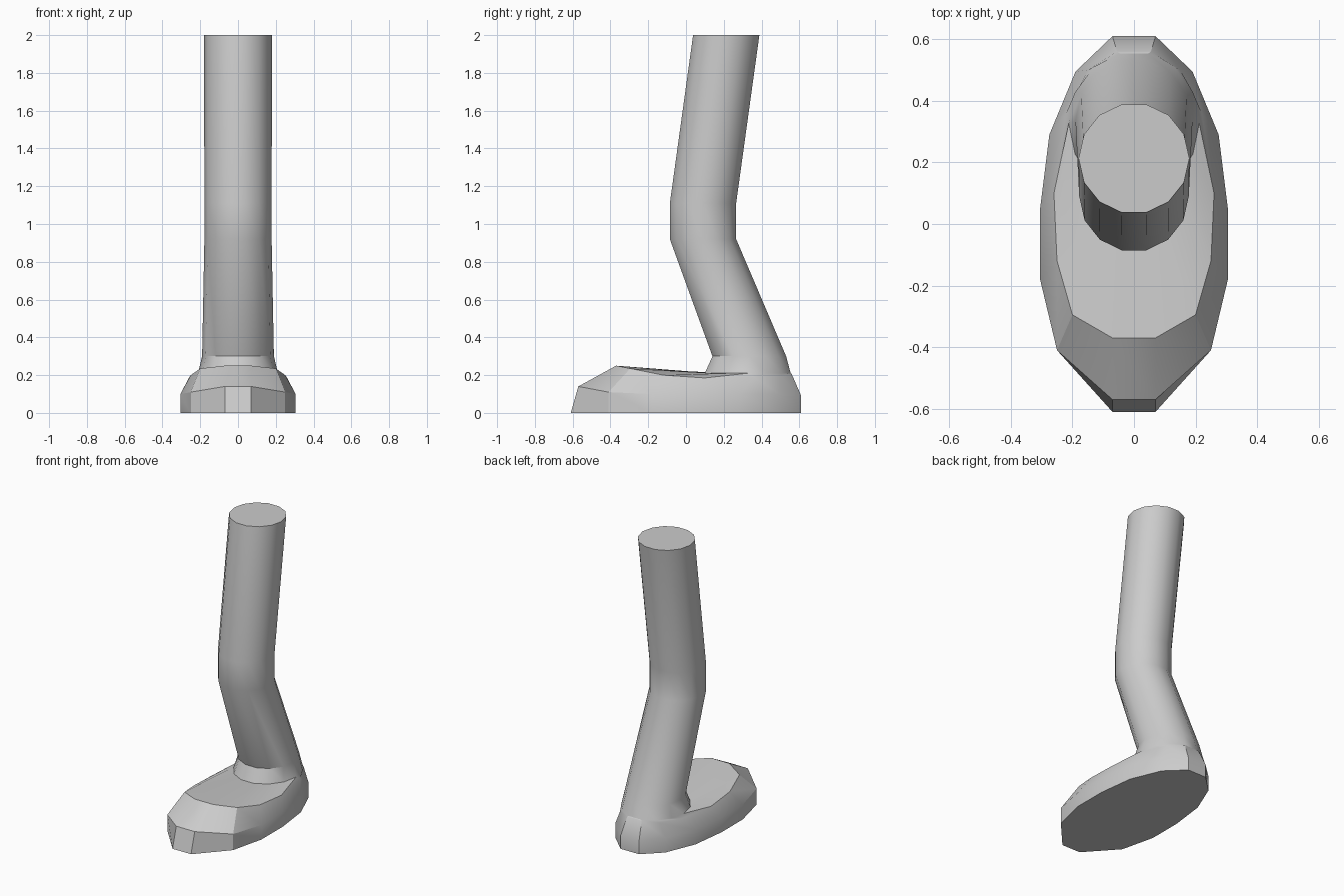
import bpy
import bmesh
import math

SIDES = 14
HALF = SIDES // 2

# Remove the default object
default_cube = bpy.data.objects.get("Cube")
if default_cube:
    bpy.data.objects.remove(default_cube, do_unlink=True)

# One plain grey for the whole limb
grey = bpy.data.materials.new("plain grey")
grey.use_nodes = True
grey.diffuse_color = (0.6, 0.6, 0.6, 1)
grey.node_tree.nodes["Principled BSDF"].inputs["Base Color"].default_value = grey.diffuse_color


def mirrored(half):
    """Close a heel-to-toe half outline into a full loop."""
    return half + [(-x, y, z) for x, y, z in reversed(half)]


def oval(center_y, radius_x, radius_y, z):
    """Oval loop with a flat side at the front and back."""
    half = []
    for k in range(HALF):
        angle = math.tau * (k + 0.5) / SIDES
        half.append((radius_x * math.sin(angle),
                     center_y + radius_y * math.cos(angle), z))
    return mirrored(half)


def loft(name, loops):
    """Skin the loops from bottom to top and cap both ends."""
    bm = bmesh.new()
    rings = [[bm.verts.new(point) for point in loop] for loop in loops]
    for low, high in zip(rings, rings[1:]):
        for i in range(SIDES):
            j = (i + 1) % SIDES
            bm.faces.new((low[i], low[j], high[j], high[i]))
    bm.faces.new(rings[0])
    bm.faces.new(rings[-1])
    bmesh.ops.recalc_face_normals(bm, faces=bm.faces[:])
    mesh = bpy.data.meshes.new(name)
    bm.to_mesh(mesh)
    bm.free()
    mesh.materials.append(grey)
    obj = bpy.data.objects.new(name, mesh)
    bpy.context.collection.objects.link(obj)
    bpy.ops.object.select_all(action="DESELECT")
    obj.select_set(True)
    bpy.context.view_layer.objects.active = obj
    bpy.ops.object.shade_smooth_by_angle(angle=math.radians(30))
    return obj


# Foot: sole outline, side wall and upper rim, each from heel to toe
sole = [(0.07, 0.61, 0), (0.19, 0.495, 0), (0.275, 0.29, 0), (0.305, 0.05, 0),
        (0.305, -0.18, 0), (0.25, -0.41, 0), (0.07, -0.61, 0)]
wall_heights = [0.09, 0.1, 0.1, 0.1, 0.1, 0.11, 0.14]
wall = [(x, y, z) for (x, y, _), z in zip(sole, wall_heights)]
wall[-1] = (0.07, -0.57, 0.14)
rim = [(0.055, 0.56, 0.205), (0.15, 0.5, 0.195), (0.22, 0.36, 0.19), (0.26, 0.1, 0.185),
       (0.25, -0.12, 0.2), (0.2, -0.295, 0.235), (0.07, -0.37, 0.25)]

# Ankle collar, shin, knee and thigh
collar = oval(0.327, 0.212, 0.233, 0.21)
ankle = oval(0.335, 0.19, 0.2, 0.3)
knee_low = oval(0.09, 0.178, 0.18, 0.92)
knee_high = oval(0.09, 0.178, 0.18, 1.11)
thigh_top = oval(0.213, 0.18, 0.18, 2)

loft("leg_with_foot", [mirrored(sole), mirrored(wall), mirrored(rim), collar,
                       ankle, knee_low, knee_high, thigh_top])
